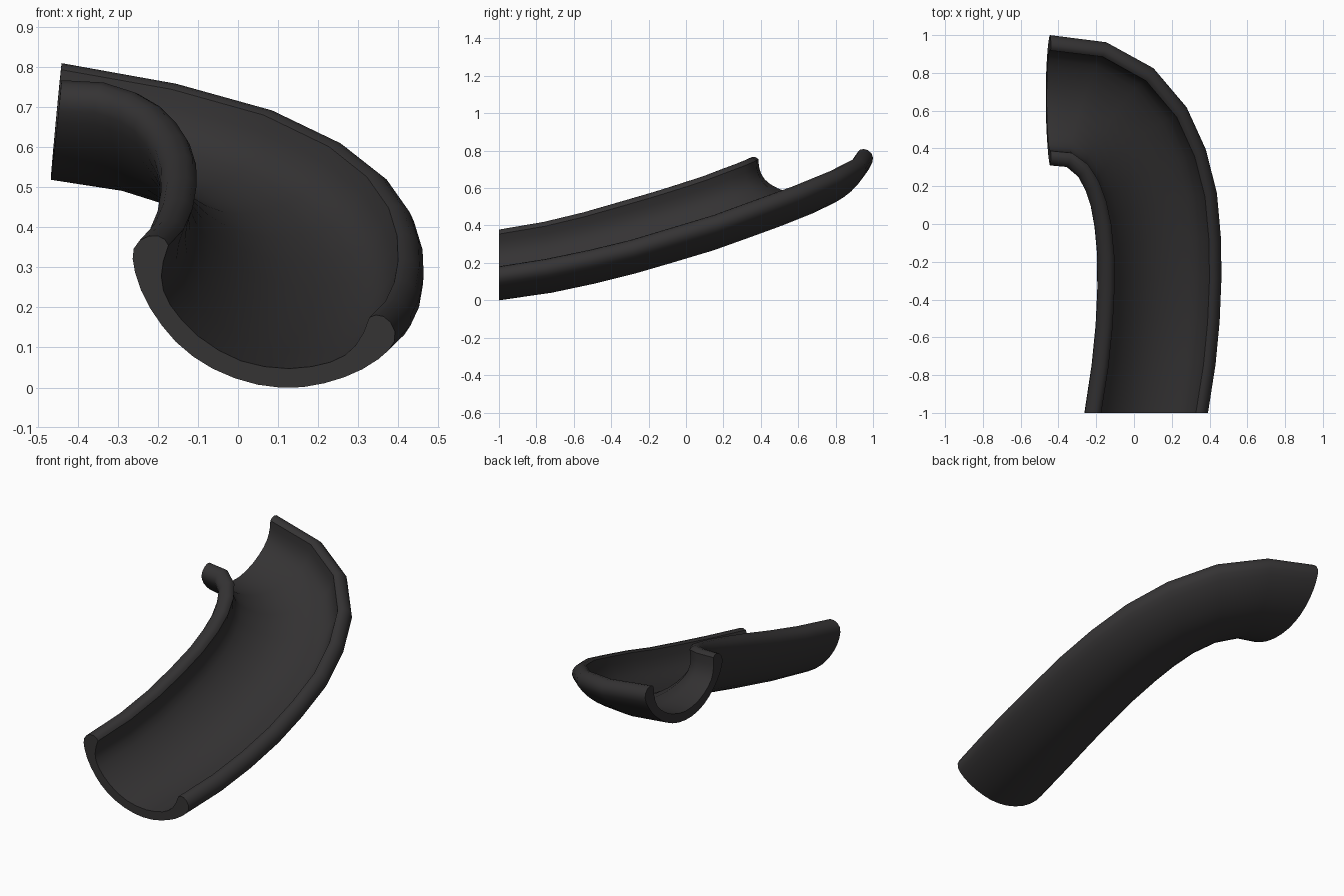
import bpy, bmesh, math
from mathutils import Vector

if "Cube" in bpy.data.objects:
    bpy.data.objects.remove(bpy.data.objects["Cube"])

# Right half of the trough section (u across, v up from rim top): underside, rolled lip, channel
HALF = [(0, -.270), (.06, -.266), (.115, -.254), (.168, -.234), (.215, -.207), (.257, -.176),
        (.293, -.142), (.322, -.105), (.339, -.075), (.345, -.05), (.338, -.026), (.32, -.008),
        (.298, 0), (.279, -.003), (.266, -.014), (.265, -.055), (.257, -.092), (.24, -.124),
        (.212, -.152), (.172, -.178), (.12, -.202), (.06, -.218), (0, -.224)]
PROFILE = HALF + [(-u, v) for u, v in HALF[-2:0:-1]]

# Stations, top to bottom of the slide: outer lip x, y, z then inner lip x, y, z
RINGS = [(-.44, 1.0, .815, -.44, .31, .775), (-.14, .96, .765, -.35, .30, .768),
         (.11, .82, .70, -.288, .245, .742), (.285, .61, .62, -.25, .17, .71),
         (.385, .385, .542, -.222, .08, .672), (.44, .16, .462, -.203, -.03, .633),
         (.46, -.08, .39, -.19, -.18, .585), (.462, -.29, .327, -.19, -.36, .532),
         (.452, -.52, .272, -.20, -.55, .477), (.43, -.75, .225, -.222, -.76, .426),
         (.39, -1.0, .185, -.26, -1.0, .385)]


def section(k):
    """Place the banked and pitched profile at station k."""
    ox, oy, oz, ix, iy, iz = RINGS[k]
    inner = Vector((ix, iy, 0))
    span = Vector((ox, oy, 0)) - inner
    across = span.normalized()
    forward = Vector((across.y, -across.x, 0))
    bank = math.atan2(oz - iz, .56)
    c, s = math.cos(bank), math.sin(bank)
    scale = span.length / (.69 * c)
    centre = inner + across * (.345 * scale * c - .05 * s)
    centre.z = (oz + iz) / 2
    pitch = 0 if k == len(RINGS) - 1 else .1 + .12 * math.sin(math.pi * k / 10)
    points = []
    for u, v in PROFILE:
        u *= scale
        points.append(centre + across * (u * c - v * s)
                      + Vector((0, 0, u * s + v * c)) + forward * (v * pitch))
    return points


# Skin the stations and close both ends
bm = bmesh.new()
loops = [[bm.verts.new(p) for p in section(k)] for k in range(len(RINGS))]
n = len(PROFILE)
for a, b in zip(loops, loops[1:]):
    for i in range(n):
        j = (i + 1) % n
        bm.faces.new((a[i], a[j], b[j], b[i]))
# Each end cap is a strip between underside and channel
for loop in (loops[0], loops[-1]):
    bm.faces.new(loop)
bmesh.ops.recalc_face_normals(bm, faces=bm.faces)
low = min(v.co.z for v in bm.verts)
bmesh.ops.translate(bm, verts=bm.verts, vec=(0, 0, -low))

mesh = bpy.data.meshes.new("slide_trough")
bm.to_mesh(mesh)
bm.free()
trough = bpy.data.objects.new("slide_trough", mesh)
bpy.context.collection.objects.link(trough)

# Dark plastic
mat = bpy.data.materials.new("dark_plastic")
mat.diffuse_color = (.035, .033, .034, 1)
mat.use_nodes = True
mat.node_tree.nodes["Principled BSDF"].inputs["Base Color"].default_value = mat.diffuse_color
mesh.materials.append(mat)

bpy.context.view_layer.objects.active = trough
trough.select_set(True)
bpy.ops.object.shade_smooth_by_angle(angle=math.radians(45))
